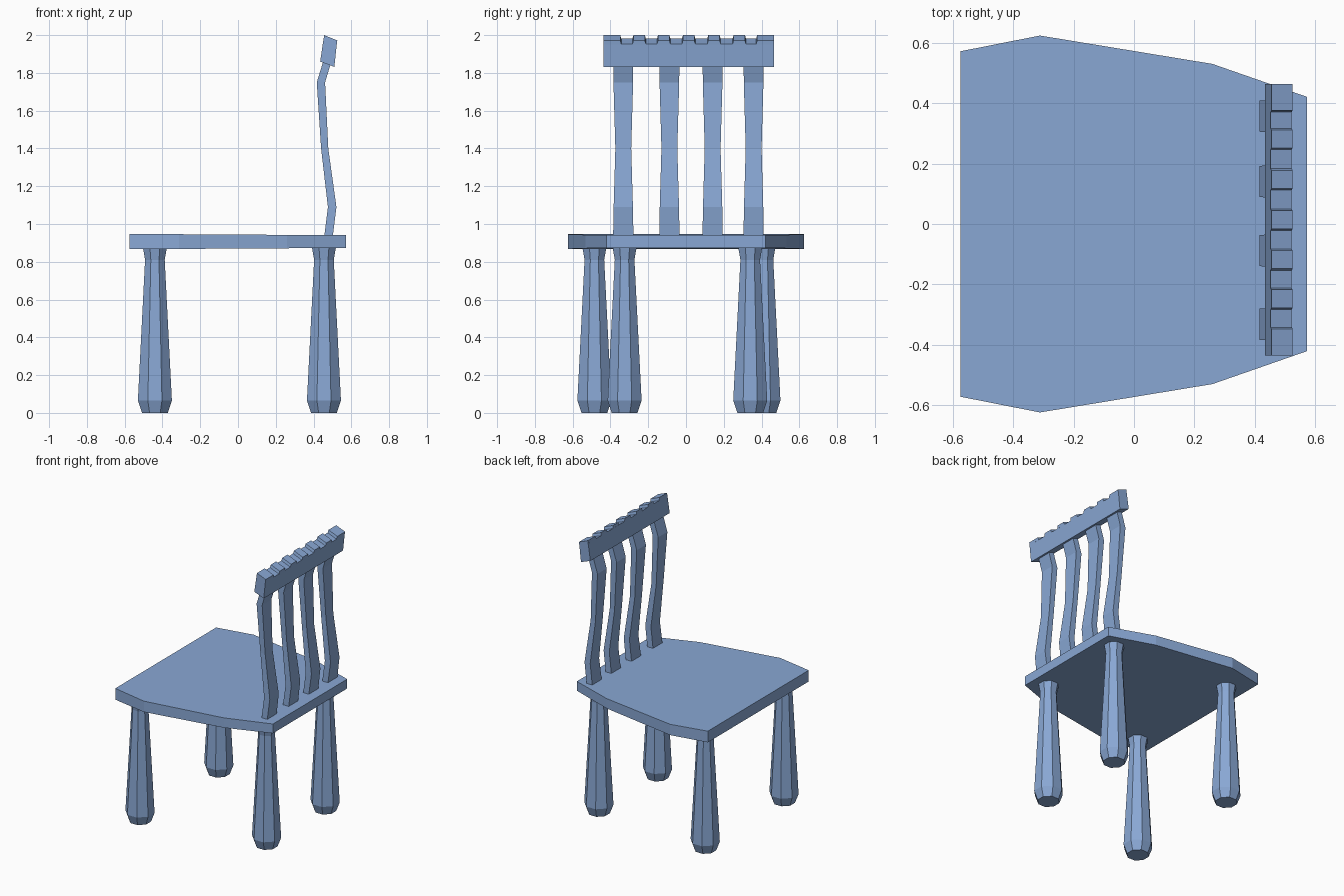
import bpy, math

cube = bpy.data.objects.get("Cube")
if cube:
    bpy.data.objects.remove(cube)

blue = bpy.data.materials.new("soft_blue")
blue.use_nodes = True
colour = (0.25, 0.39, 0.66, 1)
blue.diffuse_color = colour
blue.node_tree.nodes["Principled BSDF"].inputs["Base Color"].default_value = colour


def loft(name, rings):
    """Closed solid through a list of rings with equal point counts."""
    n = len(rings[0])
    verts = [p for ring in rings for p in ring]
    faces = [list(range(n))[::-1], list(range(len(verts) - n, len(verts)))]
    for r in range(len(rings) - 1):
        for i in range(n):
            j = (i + 1) % n
            faces.append([r * n + i, r * n + j, (r + 1) * n + j, (r + 1) * n + i])
    mesh = bpy.data.meshes.new(name)
    mesh.from_pydata(verts, [], faces)
    mesh.materials.append(blue)
    obj = bpy.data.objects.new(name, mesh)
    bpy.context.collection.objects.link(obj)
    # consistent outward normals
    import bmesh
    bm = bmesh.new()
    bm.from_mesh(mesh)
    bmesh.ops.recalc_face_normals(bm, faces=bm.faces)
    bm.to_mesh(mesh)
    bm.free()
    return obj


# Seat: mirrored outline, slightly thinner towards the back
half = [(-0.575, 0.573), (-0.312, 0.625), (0.26, 0.531), (0.573, 0.422)]
outline = [(x, -y) for x, y in half] + half[::-1]
loft("seat", [[(x, y, 0.907 + s * (0.037 - 0.006 * x)) for x, y in outline]
              for s in (-1, 1)])

# Legs: eight-sided turned posts
leg_profile = [(0.0, 0.068), (0.065, 0.09), (0.81, 0.052), (0.88, 0.064)]


def leg(name, cx, cy):
    rings = []
    for z, flat in leg_profile:
        r = flat / math.cos(math.pi / 8)
        rings.append([(cx + r * math.cos((k + 0.5) * math.pi / 4),
                       cy + r * math.sin((k + 0.5) * math.pi / 4), z) for k in range(8)])
    loft(name, rings)


leg("front_right_leg", -0.44, -0.485)
leg("front_left_leg", -0.44, 0.41)
leg("back_right_leg", 0.455, -0.325)
leg("back_left_leg", 0.455, 0.34)

# Back slats: z, front x, back x, half width
slat_profile = [(0.92, 0.455, 0.5, 0.054), (1.09, 0.476, 0.521, 0.051),
                (1.4, 0.44, 0.478, 0.042), (1.75, 0.417, 0.461, 0.052),
                (1.88, 0.457, 0.5, 0.053)]
for i, cy in enumerate((-0.332, -0.088, 0.141, 0.358)):
    loft(f"back_slat_{i + 1}",
         [[(a, cy - w, z), (b, cy - w, z), (b, cy + w, z), (a, cy + w, z)]
          for z, a, b, w in slat_profile])

# Top rail: leaning bar
rail = [(0.435, 1.86), (0.51, 1.832), (0.523, 1.953), (0.453, 1.981)]
loft("top_rail", [[(x, y, z) for x, z in rail] for y in (-0.436, 0.465)])

# Raised blocks along the rail, tapering upwards
blocks = [(-0.436, -0.342), (-0.284, -0.212), (-0.154, -0.082), (-0.022, 0.05),
          (0.112, 0.184), (0.246, 0.318), (0.371, 0.465)]
for i, (a, b) in enumerate(blocks):
    rings = []
    for front, back, t in (((0.453, 1.979), (0.523, 1.951), 0),
                           ((0.456, 2.0), (0.526, 1.972), 0.006)):
        a2 = a if i == 0 else a + t
        b2 = b if i == len(blocks) - 1 else b - t
        rings.append([(front[0], a2, front[1]), (back[0], a2, back[1]),
                      (back[0], b2, back[1]), (front[0], b2, front[1])])
    loft(f"rail_block_{i + 1}", rings)
